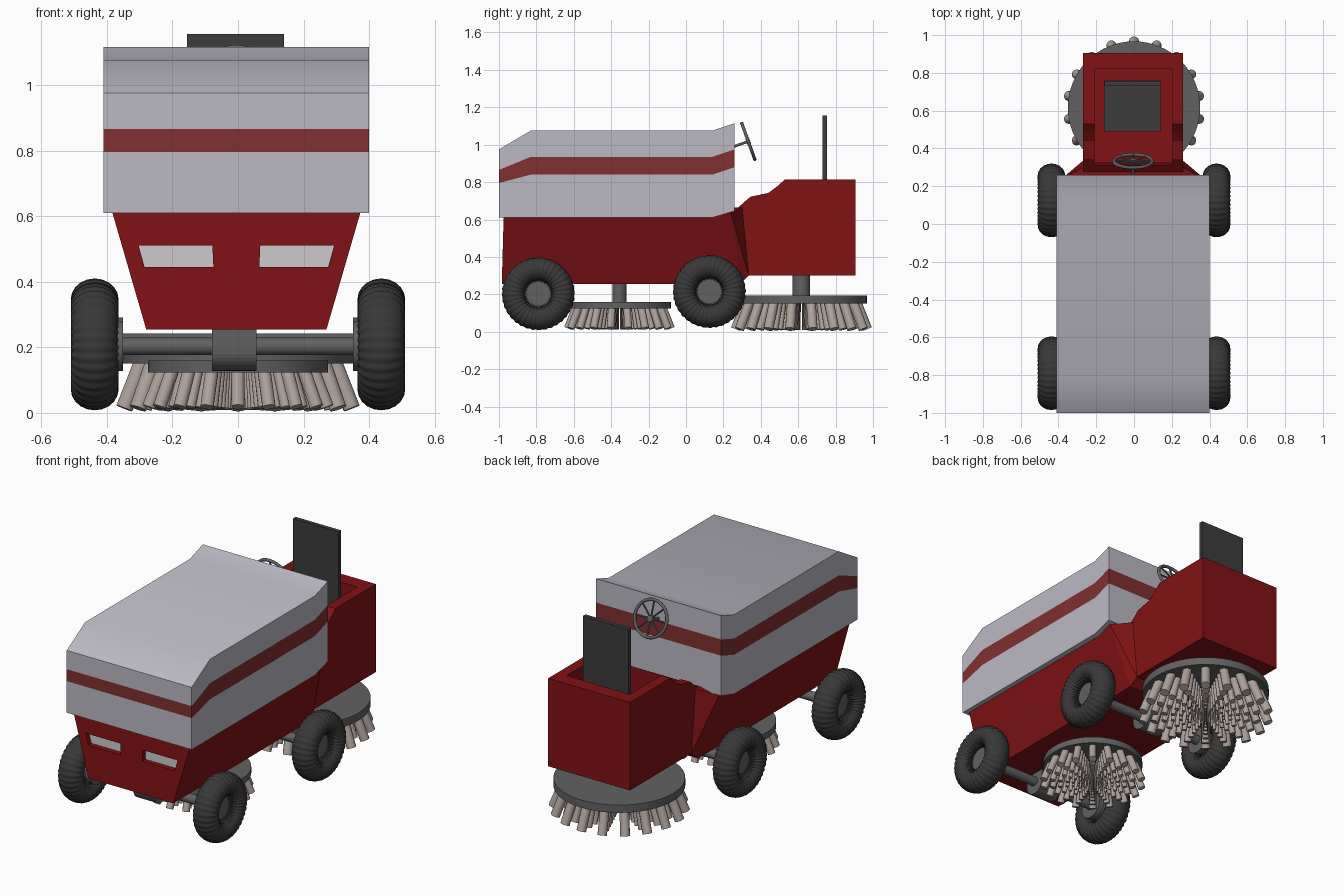
import bpy, bmesh
from math import pi, sin, cos, radians
from mathutils import Vector, Matrix

if "Cube" in bpy.data.objects:
    bpy.data.objects.remove(bpy.data.objects["Cube"])

CX = -0.005  # the bodywork sits very slightly off centre


def material(name, rgb):
    m = bpy.data.materials.new(name)
    m.diffuse_color = (*rgb, 1)
    m.use_nodes = True
    m.node_tree.nodes["Principled BSDF"].inputs["Base Color"].default_value = m.diffuse_color
    return m


RED = material("red_paint", (0.22, 0.006, 0.007))
STRIPE = material("stripe_red", (0.22, 0.03, 0.03))
GREY = material("hopper_grey", (0.50, 0.49, 0.55))
LAMP = material("lamp_white", (0.55, 0.55, 0.58))
METAL = material("dark_metal", (0.12, 0.12, 0.12))
DARK = material("seat_dark", (0.045, 0.045, 0.045))
RUBBER = material("rubber", (0.04, 0.04, 0.04))
BRISTLE = material("bristle", (0.42, 0.36, 0.33))


def finish(name, bm, mats, smooth=False):
    bmesh.ops.recalc_face_normals(bm, faces=bm.faces[:])
    me = bpy.data.meshes.new(name)
    bm.to_mesh(me)
    bm.free()
    ob = bpy.data.objects.new(name, me)
    bpy.context.collection.objects.link(ob)
    for m in mats if isinstance(mats, list) else [mats]:
        me.materials.append(m)
    if smooth:
        bpy.ops.object.select_all(action='DESELECT')
        ob.select_set(True)
        bpy.context.view_layer.objects.active = ob
        bpy.ops.object.shade_smooth_by_angle(angle=radians(40))
    return ob


def box(name, x, y, z, mat):
    bm = bmesh.new()
    bmesh.ops.create_cube(bm, size=1)
    for v in bm.verts:
        v.co = [a[0] + (a[1] - a[0]) * (c + 0.5) for a, c in zip((x, y, z), v.co)]
    return finish(name, bm, mat)


def prism(name, pts, axis, a, b, mat):
    """Extrude a closed 2D profile along x ('x': points are y,z) or y (points are x,z)."""
    bm = bmesh.new()
    place = (lambda p, t: (t, *p)) if axis == 'x' else (lambda p, t: (p[0], t, p[1]))
    r0, r1 = ([bm.verts.new(place(p, t)) for p in pts] for t in (a, b))
    bm.faces.new(r0)
    bm.faces.new(r1)
    for i in range(len(pts)):
        j = (i + 1) % len(pts)
        bm.faces.new((r0[i], r0[j], r1[j], r1[i]))
    return finish(name, bm, mat)


def add_rod(bm, p, q, r, segs=24):
    p, q = Vector(p), Vector(q)
    d = q - p
    m = Matrix.Translation((p + q) / 2) @ d.to_track_quat('Z', 'Y').to_matrix().to_4x4()
    bmesh.ops.create_cone(bm, cap_ends=True, segments=segs, radius1=r, radius2=r,
                          depth=d.length, matrix=m)


def rod(name, p, q, r, mat, segs=32):
    bm = bmesh.new()
    add_rod(bm, p, q, r, segs)
    return finish(name, bm, mat, True)


def cut(ob, cutter):
    cutter.hide_render = True
    cutter.hide_viewport = True
    m = ob.modifiers.new("cut", 'BOOLEAN')
    m.operation, m.object, m.solver = 'DIFFERENCE', cutter, 'EXACT'


# Hopper: side profile columns with a coloured band running all round
bm = bmesh.new()
stations = [(-1, .61, .795, .865, .975), (-.83, .61, .84, .935, 1.075),
            (.14, .61, .84, .935, 1.075), (.26, .645, .88, .975, 1.115)]
left, right = ([[bm.verts.new((CX + s * .405, st[0], z)) for z in st[1:]] for st in stations]
               for s in (-1, 1))
for i in range(3):
    for k in range(3):
        for side in (left, right):
            f = bm.faces.new((side[i][k], side[i + 1][k], side[i + 1][k + 1], side[i][k + 1]))
            f.material_index = int(k == 1)
    for k in (0, 3):
        bm.faces.new((left[i][k], left[i + 1][k], right[i + 1][k], right[i][k]))
for i in (0, 3):
    for k in range(3):
        f = bm.faces.new((left[i][k], right[i][k], right[i][k + 1], left[i][k + 1]))
        f.material_index = int(k == 1)
finish("hopper", bm, [GREY, STRIPE], True)

# Lower body: tapered hull narrowing into the cab
bm = bmesh.new()
for x, y, z in [(.378, -.975, .61), (.275, -.985, .255), (.378, .24, .635),
                (.275, .29, .255), (.265, .335, .30), (.265, .30, .665)]:
    for s in (-1, 1):
        bm.verts.new((CX + s * x, y, z))
bmesh.ops.convex_hull(bm, input=bm.verts[:])
bmesh.ops.dissolve_limit(bm, angle_limit=.01, verts=bm.verts[:], edges=bm.edges[:])
body = finish("lower_body", bm, RED)

# Recessed headlights
for s, side in ((-1, "left"), (1, "right")):
    pts = [(CX + s * x, z) for x, z in ((.07, .445), (.28, .445), (.298, .51), (.073, .51))]
    cut(body, prism(f"{side}_lamp_cutter", pts, 'y', -1.1, -.94, RED))
    prism(f"{side}_headlight", pts, 'y', -.95, -.935, LAMP)

# Operator cab with an open tub
cab = prism("cab", [(.335, .30), (.905, .30), (.905, .815), (.53, .815), (.485, .775),
                    (.44, .742), (.345, .722), (.25, .64)], 'x', CX - .265, CX + .265, RED)
cut(cab, box("tub_cutter", (CX - .205, CX + .205), (.312, .82), (.42, 1.3), RED))

# Seat
box("seat_cushion", (-.16, .14), (.49, .76), (.41, .58), DARK)
box("seat_back", (-.155, .14), (.73, .755), (.56, 1.155), DARK)

# Steering wheel with spokes and column
bm = bmesh.new()
hub = Vector((CX, .333, 1.018))
axis = Vector((0, .94, .34)).normalized()
up = Vector((0, -.34, .94)).normalized()
side = Vector((1, 0, 0))
rings = []
for i in range(40):
    a = 2 * pi * i / 40
    d = cos(a) * side + sin(a) * up
    rings.append([bm.verts.new(hub + d * (.102 + .009 * cos(b)) + axis * .009 * sin(b))
                  for b in (2 * pi * k / 10 for k in range(10))])
for i in range(40):
    for k in range(10):
        n, j = rings[(i + 1) % 40], (k + 1) % 10
        bm.faces.new((rings[i][k], n[k], n[j], rings[i][j]))
for i in range(8):
    a = 2 * pi * i / 8
    add_rod(bm, hub, hub + (cos(a) * side + sin(a) * up) * .1, .005, 8)
add_rod(bm, hub - axis * .01, hub + axis * .01, .018, 16)
add_rod(bm, hub - axis * .085, hub, .007, 12)
finish("steering_wheel", bm, METAL, True)


# Ribbed tyre: a torus around x whose rings alternate in thickness
def tyre(name, x, y, z):
    bm = bmesh.new()
    n, m = 144, 20
    rings = []
    for i in range(n):
        a = 2 * pi * i / n
        g = 1 if i % 4 < 2 else .95
        ring = []
        for k in range(m):
            b = 2 * pi * k / m
            r = .131 + .064 * g * cos(b)
            ring.append(bm.verts.new((x + .073 * g * sin(b), y + r * cos(a), z + r * sin(a))))
        rings.append(ring)
    for i in range(n):
        for k in range(m):
            nx, j = rings[(i + 1) % n], (k + 1) % m
            bm.faces.new((rings[i][k], nx[k], nx[j], rings[i][j]))
    finish(name, bm, RUBBER, True)


# Wheels, hubs and axles
for end, y, z in (("front", -.79, .203), ("rear", .125, .215)):
    rod(f"{end}_axle", (-.43, y, z), (.43, y, z), .027, METAL)
    arc = [(y + .065 * cos(a), z - .01 + .065 * sin(a))
           for a in (pi + pi * i / 16 for i in range(17))]
    prism(f"{end}_axle_mount", arc + [(y + .065, .26), (y - .065, .26)], 'x', -.08, .057, METAL)
    for s, name in ((-1, "left"), (1, "right")):
        tyre(f"{end}_{name}_tyre", s * .437, y, z)
        rod(f"{end}_{name}_hub", (s * .38, y, z), (s * .45, y, z), .066, METAL)
        rod(f"{end}_{name}_flange", (s * .35, y, z), (s * .382, y, z), .076, METAL)


# Rotary brush: disc, stem and rings of splayed bristles, thinner toward the middle
def brush(name, y, k, z0, z1, z2, top):
    rod(f"{name}_disc", (0, y, z1), (0, y, z2), .35 * k, METAL, 64)
    rod(f"{name}_stem", (0, y, z2 - .01), (0, y, top), .047 * k, METAL)
    bm = bmesh.new()
    for f in (1, .82, .66, .52, .4, .29, .2, .12):
        for i in range(18):
            a = pi / 2 + 2 * pi * i / 18
            d = Vector((cos(a), sin(a), 0)) * k * f
            add_rod(bm, d * .295 + Vector((0, y, z1 + .008)),
                    d * .352 + Vector((0, y, z0 + .006 * f)), .026 * k * f, 12)
    finish(f"{name}_bristles", bm, BRISTLE, True)


brush("rear_brush", .617, 1, .008, .15, .195, .31)
brush("middle_brush", -.356, .785, .012, .123, .16, .27)
